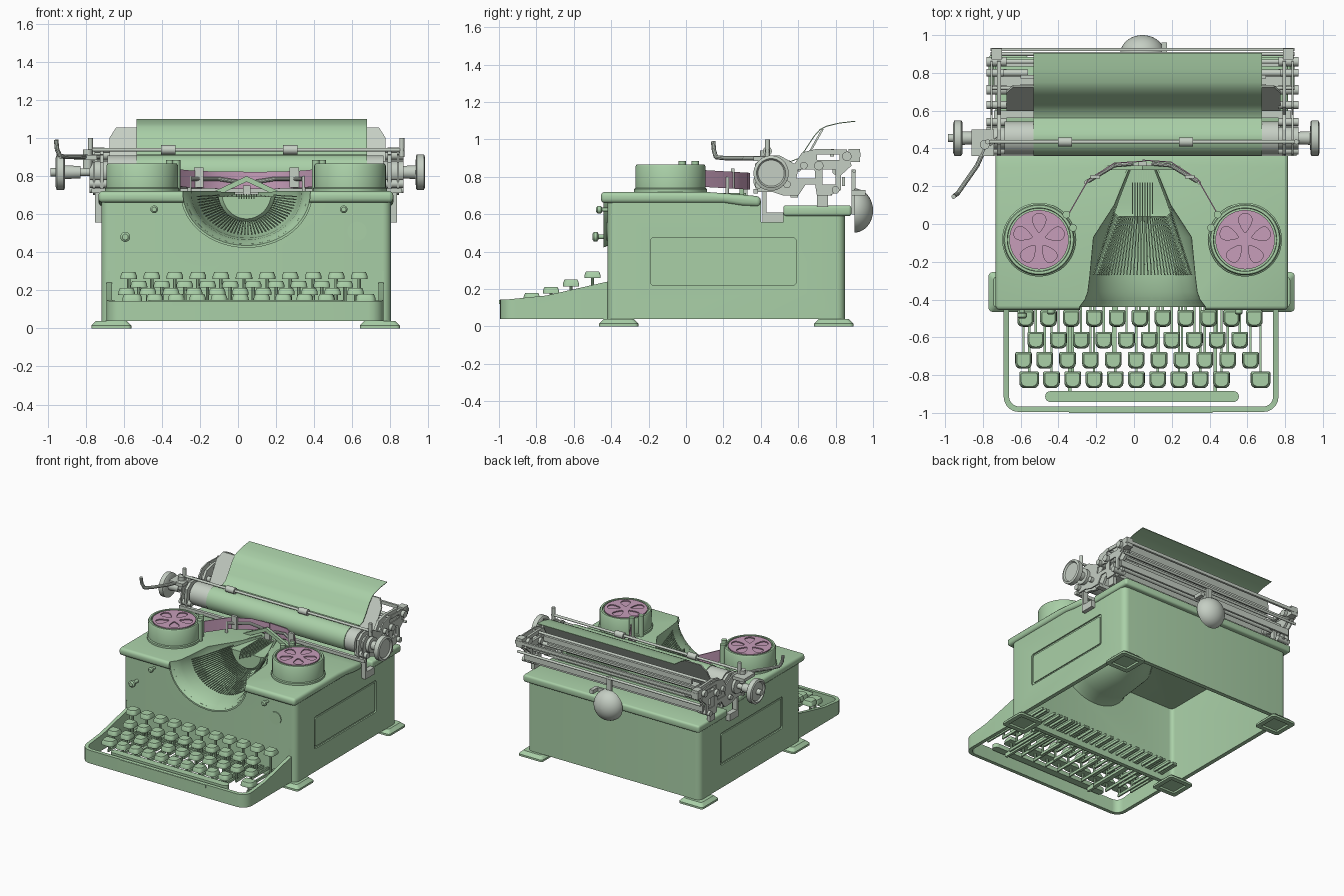
import bpy, bmesh, math
from mathutils import Vector

CX = 0.045  # centre line of the body


def material(name, rgb):
    m = bpy.data.materials.new(name)
    m.diffuse_color = (*rgb, 1)
    return m


GREEN = material("sage_green", (0.40, 0.63, 0.39))
GREY = material("pale_grey", (0.56, 0.62, 0.55))
PINK = material("dusty_pink", (0.57, 0.34, 0.49))


# Every solid is a list of rings that are skinned together and capped.
def prism(pts, axis, a, b):
    put = {"x": lambda p, h: (h, p[0], p[1]), "y": lambda p, h: (p[0], h, p[1]),
           "z": lambda p, h: (p[0], p[1], h)}[axis]
    return [[put(p, h) for p in pts] for h in (a, b)]


def box(x0, x1, y0, y1, z0, z1):
    return prism([(x0, y0), (x1, y0), (x1, y1), (x0, y1)], "z", z0, z1)


def rounded(x0, x1, y0, y1, r, n=5, front=None):
    pts = []
    f = front or r
    for k, (x, y, q) in enumerate([(x1 - r, y1 - r, r), (x0 + r, y1 - r, r), (x0 + f, y0 + f, f), (x1 - f, y0 + f, f)]):
        for i in range(n + 1):
            t = math.pi / 2 * (k + i / n)
            pts.append((x + q * math.cos(t), y + q * math.sin(t)))
    return pts


def turned(p0, p1, profile, seg=32):
    """Rings of (distance, radius) along the line p0 to p1."""
    p0, d = Vector(p0), (Vector(p1) - Vector(p0)).normalized()
    u = d.orthogonal().normalized()
    v = d.cross(u)
    return [[p0 + d * h + (u * math.cos(2 * math.pi * i / seg) + v * math.sin(2 * math.pi * i / seg)) * r
             for i in range(seg)] for h, r in profile]


def cyl(p0, p1, r, seg=24):
    return turned(p0, p1, [(0, r), ((Vector(p1) - Vector(p0)).length, r)], seg)


def rod(pts, r, seg=10):
    return [cyl(a, b, r, seg) for a, b in zip(pts, pts[1:])]


def strip(pts, t):
    """Closed outline of a thin sheet that follows a 2D path."""
    back = []
    for i, p in enumerate(pts):
        d = Vector(pts[min(i + 1, len(pts) - 1)]) - Vector(pts[max(i - 1, 0)])
        d.normalize()
        back.append((p[0] + d.y * t, p[1] - d.x * t))
    return list(pts) + back[::-1]


def add(name, mat, solids, bevel=0, cuts=()):
    bm = bmesh.new()
    for rings in solids:
        vs = [[bm.verts.new(p) for p in ring] for ring in rings]
        n = len(vs[0])
        for a, b in zip(vs, vs[1:]):
            for i in range(n):
                bm.faces.new((a[i], a[(i + 1) % n], b[(i + 1) % n], b[i]))
        bm.faces.new(vs[0][::-1])
        bm.faces.new(vs[-1])
    bmesh.ops.recalc_face_normals(bm, faces=bm.faces)
    if bevel:
        edges = [e for e in bm.edges if e.calc_face_angle(0) > 0.6]
        bmesh.ops.bevel(bm, geom=edges, offset=bevel, segments=3, profile=0.5, affect="EDGES")
    me = bpy.data.meshes.new(name)
    bm.to_mesh(me)
    bm.free()
    ob = bpy.data.objects.new(name, me)
    bpy.context.collection.objects.link(ob)
    for solid in cuts:
        tool = add("cutter", None, [solid])
        mod = ob.modifiers.new("cut", "BOOLEAN")
        mod.operation, mod.object, mod.solver = "DIFFERENCE", tool, "EXACT"
        dg = bpy.context.evaluated_depsgraph_get()
        ob.data = bpy.data.meshes.new_from_object(ob.evaluated_get(dg))
        ob.modifiers.clear()
        bpy.data.objects.remove(tool)
    if mat:
        ob.data.materials.clear()
        ob.data.materials.append(mat)
        ob.data.shade_smooth()
        ob.data.set_sharp_from_angle(angle=math.radians(32))
    return ob


# Type basket opening: tapering tunnel (y, half width, depth)
BASKET = [(-0.44, 0.335, 0.28), (-0.40, 0.305, 0.265), (-0.36, 0.29, 0.25), (-0.28, 0.28, 0.24),
          (-0.07, 0.26, 0.225), (0.10, 0.15, 0.16), (0.32, 0.06, 0.09)]


def arc(y, rx, rz, a0, a1, n=28):
    return [(CX + rx * math.cos(a0 + (a1 - a0) * i / n), y, 0.715 + rz * math.sin(a0 + (a1 - a0) * i / n))
            for i in range(n + 1)]


opening = [arc(y, a, b, 0, math.tau * 39 / 40, 39) for y, a, b in [(-0.6, 0.335, 0.28)] + BASKET]

# Body walls, open underneath, with a carriage gap and shallow side panels
panels = [prism(rounded(-0.19, 0.59, 0.22, 0.475, 0.02), "x", a, b) for a, b in ((-0.9, -0.706), (0.793, 0.9))]
add("body_walls", GREEN, [prism(rounded(-0.717, 0.804, -0.42, 0.85, 0.045), "z", 0.04, 0.665)],
    cuts=[prism(rounded(-0.685, 0.772, -0.388, 0.818, 0.03), "z", 0, 0.8), opening,
          box(-1, 1, 0.40, 0.52, 0.56, 0.8), box(-1, 1, 0.51, 1, 0.61, 0.8)] + panels)
add("side_panels", GREEN, [prism(rounded(-0.175, 0.575, 0.235, 0.46, 0.015), "x", a, b)
                           for a, b in ((-0.714, -0.70), (0.787, 0.801))])
add("top_cover", GREEN, [prism([(-0.455, 0.66), (0.20, 0.66), (0.30, 0.645), (0.40, 0.64), (0.40, 0.695),
                                (0.30, 0.705), (0.10, 0.72), (-0.455, 0.72)], "x", -0.733, 0.816)],
    bevel=0.022, cuts=[opening])
add("rear_cover", GREEN, [box(-0.733, 0.816, 0.52, 0.885, 0.59, 0.648)], bevel=0.016)
add("basket_liner", GREEN, [[arc(y, a, b, math.pi, math.tau) + arc(y, a + 0.012, b + 0.012, math.tau, math.pi)
                             for y, a, b in BASKET]])
bars = []
for i in range(42):
    t = math.radians(-84 + 168 * i / 41)
    s, c = math.sin(t), math.cos(t)
    bars.append(cyl((CX + 0.262 * s, -0.27, 0.715 - 0.222 * c), (CX + 0.145 * s, 0.09, 0.715 - 0.15 * c), 0.0045, 4))
add("type_bars", GREEN, bars)
# Half round segment that carries the type bars, with slots on top
add("type_segment", GREEN, [[arc(y, a, b, math.pi * 1.05, math.pi * 1.95) for y, a, b in
                             ((0.04, 0.13, 0.14), (0.06, 0.15, 0.155), (0.12, 0.13, 0.145), (0.30, 0.06, 0.09))]]
    + [box(CX + dx - 0.003, CX + dx + 0.003, -0.05 + 2 * abs(dx), 0.30, 0.68, 0.705)
       for dx in [(i - 4) * 0.013 for i in range(9)]])

# Feet, hollow underneath
feet, hollows = [], []
for x in (-0.665, 0.745):
    for y in (-0.36, 0.79):
        feet.append([[(px, py, z) for px, py in rounded(x - h, x + h, y - h, y + h, 0.02)]
                     for z, h in ((0, 0.105), (0.015, 0.105), (0.04, 0.08))])
        hollows.append(box(x - 0.07, x + 0.07, y - 0.07, y + 0.07, -0.1, 0.015))
add("feet", GREEN, feet, cuts=hollows)

# Front knobs and lock disc
knobs = []
for x, z, r, y in ((-0.44, 0.625, 0.02, -0.48), (0.555, 0.625, 0.02, -0.48), (-0.592, 0.48, 0.026, -0.50)):
    knobs += [cyl((x, -0.40, z), (x, y + 0.03, z), r * 0.5),
              turned((x, y, z), (x, 0, z), [(0, r * 0.6), (0.008, r), (0.025, r), (0.032, r * 0.6)])]
add("front_knobs", GREEN, knobs)
add("lock_disc", GREEN, [cyl((0.625, -0.426, 0.51), (0.625, -0.41, 0.51), 0.05, 32)])

# Keyboard tray
add("keyboard_tray", GREEN, [prism(rounded(-0.69, 0.765, -0.995, -0.30, 0.08), "z", 0.04, 0.3)],
    cuts=[prism(rounded(-0.662, 0.737, -0.967, -0.1, 0.055), "z", 0, 0.5),
          prism([(-1.1, 0.14), (-0.95, 0.145), (-0.75, 0.165), (-0.42, 0.24), (-0.42, 0.5), (-1.1, 0.5)],
                "x", -1, 1), box(-1, 1, -0.41, 0, 0, 1)])
add("tray_lip", GREEN, [box(-0.345, 0.415, -1.0, -0.98, 0.12, 0.142)])
add("space_bar", GREEN, [prism(rounded(-0.47, 0.555, -0.942, -0.885, 0.027), "z", 0.115, 0.148),
                         box(-0.35, -0.33, -0.92, -0.40, 0.085, 0.12), box(0.42, 0.44, -0.92, -0.40, 0.085, 0.12)])


# Keys, stems and levers: (x centres, y, top)
def spread(a, b, n):
    return [a + (b - a) * i / (n - 1) for i in range(n)]


ROWS = [(spread(-0.574, 0.637, 11), -0.50, 0.295), (spread(-0.52, 0.56, 10), -0.615, 0.25),
        ([-0.585] + spread(-0.473, 0.617, 10), -0.722, 0.212),
        ([-0.555] + spread(-0.437, 0.463, 9) + [0.67], -0.825, 0.18)]
for k, (xs, y, top) in enumerate(ROWS):
    caps, levers = [], []
    for x in xs:
        w = 0.052 if k == 3 and abs(x - 0.05) > 0.55 else 0.044
        caps.append([[(px, py, z) for px, py in rounded(x - w + d, x + w - d, y - 0.044 + d, y + 0.044 - d,
                                                        0.008, 4, 0.028)]
                     for z, d in ((top - 0.036, 0), (top - 0.020, 0.001), (top, 0.009))])
        levers += [cyl((x, y, 0.10), (x, y, top - 0.03), 0.009, 8),
                   box(x - 0.006, x + 0.006, y - 0.015, -0.22, 0.085, 0.105)]
    add(f"key_row_{k + 1}", GREEN, caps)
    add(f"key_levers_{k + 1}", GREEN, levers)

# Ribbon spools
for side, sx in (("left", -0.503), ("right", 0.588)):
    m = -1 if side == "left" else 1
    y = -0.083
    ax = ((sx, y, 0), (sx, y, 1))
    add(side + "_spool_cover", GREEN, [turned(*ax, [(0.70, 0.195), (0.735, 0.195), (0.74, 0.188), (0.855, 0.188),
                                                    (0.865, 0.182), (0.865, 0.168), (0.845, 0.166)], 48)])
    holes = []
    for i in range(5):
        t = math.tau * i / 5 + 0.3
        u, v = (math.cos(t), math.sin(t)), (-math.sin(t), math.cos(t))
        pts = []
        for j in range(16):
            a = math.tau * j / 16
            r, s = 0.088 + 0.05 * math.cos(a), (0.032 + 0.018 * math.cos(a)) * math.sin(a)
            pts.append((sx + u[0] * r + v[0] * s, y + u[1] * r + v[1] * s))
        holes.append(prism(pts, "z", 0.8, 0.9))
    add(side + "_spool_base", PINK, [cyl((sx, y, 0.84), (sx, y, 0.850), 0.15, 40)])
    add(side + "_spool_wheel", PINK, [cyl((sx, y, 0.856), (sx, y, 0.864), 0.157, 40)], cuts=holes)
    add(side + "_spool_posts", GREEN, [cyl((sx - m * dx, py, 0.70), (sx - m * dx, py, 0.885), 0.02)
                                       for dx, py in ((0.18, -0.02), (0.145, 0.05))])
    # Ribbon, guide arm and type guide on this side
    path = [(CX + m * a, b) for a, b in ((0.43, 0.02), (0.39, 0.06), (0.29, 0.235), (0.15, 0.325), (0.0, 0.335))]
    ring = strip(path, 0.006)
    add(side + "_ribbon", PINK, [[[(px, py, z - 0.06 * py) for px, py in ring] for z in (0.752, 0.842)]])
    add(side + "_ribbon_guide", GREY, rod([(CX + m * 0.29, 0.225, 0.785), (CX + m * 0.15, 0.31, 0.785),
                                           (CX + m * 0.05, 0.32, 0.77)], 0.011)
        + [box(CX + m * 0.25 - 0.025, CX + m * 0.25 + 0.025, 0.24, 0.26, 0.74, 0.845),
           cyl((CX + m * 0.30, 0.22, 0.70), (CX + m * 0.30, 0.22, 0.80), 0.01)])
    add(side + "_type_guide", GREEN, [prism([(CX, 0.80), (CX, 0.77), (CX + m * 0.17, 0.69), (CX + m * 0.20, 0.705)],
                                            "y", 0.285, 0.31)])
add("type_point", GREY, [box(CX - 0.06, CX + 0.06, 0.29, 0.33, 0.64, 0.70),
                         box(CX - 0.02, CX + 0.02, 0.30, 0.33, 0.68, 0.75)])

# Platen, paper and paper table
PY, PZ = 0.455, 0.82
add("platen", GREY, [cyl((-0.685, PY, PZ), (0.765, PY, PZ), 0.088, 40), cyl((-0.93, PY, PZ), (0.95, PY, PZ), 0.02)])
wrap = [(PY - 0.094 * math.cos(math.radians(a)), PZ + 0.094 * math.sin(math.radians(a))) for a in range(-40, 121, 16)]
add("paper", GREEN, [prism(strip(wrap + [(0.56, 0.885), (0.60, 0.90), (0.635, 0.945), (0.68, 1.015), (0.715, 1.055),
                                         (0.75, 1.073), (0.82, 1.09), (0.905, 1.10)], 0.005), "x", -0.533, 0.678)])
table = []
for dy in (0, 0.012):
    table.append([(x, 0.615 + dy + (z - 0.86) * 0.56, z) for x, z in
                  ((-0.675, 0.83), (0.775, 0.83), (0.775, 1.0), (0.74, 1.055), (-0.64, 1.055), (-0.675, 1.0))])
add("paper_table", GREY, [table])

# Carriage ends with openings, and cross rails
END = [(0.36, 0.77), (0.37, 0.87), (0.42, 0.91), (0.50, 0.915), (0.58, 0.87), (0.62, 0.93), (0.70, 0.95),
       (0.86, 0.945), (0.885, 0.86), (0.83, 0.81), (0.83, 0.73), (0.77, 0.70), (0.70, 0.70), (0.69, 0.76),
       (0.64, 0.76), (0.60, 0.70), (0.52, 0.70), (0.46, 0.72), (0.38, 0.72)]
gaps = [prism(p, "x", -1, 1) for p in ([(0.59, 0.79), (0.69, 0.79), (0.69, 0.84), (0.60, 0.84)],
                                       [(0.73, 0.76), (0.80, 0.76), (0.80, 0.84), (0.73, 0.84)],
                                       [(0.70, 0.89), (0.82, 0.89), (0.82, 0.92), (0.70, 0.92)])]
add("carriage_ends", GREY, [prism(END, "x", a, b) for a, b in
                            ((-0.725, -0.705), (-0.76, -0.75), (0.785, 0.805), (0.835, 0.845))], cuts=gaps)
fittings = []
for x, m in ((-0.73, -1), (0.815, 1)):
    fittings += [cyl((x - 0.05, y, z), (x + 0.055, y, z), r) for y, z, r in
                 ((0.455, 0.82, 0.06), (0.63, 0.86, 0.02), (0.71, 0.86, 0.025), (0.80, 0.73, 0.02),
                  (0.86, 0.91, 0.025), (0.39, 0.76, 0.022), (0.54, 0.76, 0.02))]
    fittings += [box(x - 0.02, x + 0.02, 0.41, 0.52, 0.555, 0.61), box(x - 0.02, x + 0.02, 0.41, 0.43, 0.60, 0.72),
                 box(x - 0.025, x + 0.03, 0.87, 0.93, 0.88, 0.95),
                 cyl((x + m * 0.045, 0.435, 0.90), (x + m * 0.045, 0.435, 1.0), 0.013),
                 cyl((x - m * 0.17, 0.80, 0.83), (x - m * 0.04, 0.80, 0.83), 0.018),
                 box(x - 0.015, x + 0.015, 0.70, 0.76, 0.64, 0.71)]
add("carriage_fittings", GREY, fittings)
add("carriage_rails", GREY, [box(-0.74, 0.83, 0.70, 0.78, 0.70, 0.725), box(-0.74, 0.83, 0.56, 0.60, 0.69, 0.72),
                             box(-0.77, 0.86, 0.36, 0.385, 0.71, 0.735), box(-0.76, 0.85, 0.915, 0.932, 0.905, 0.93),
                             box(-0.74, 0.83, 0.835, 0.85, 0.75, 0.80), box(-0.60, 0.70, 0.67, 0.74, 0.86, 0.875),
                             box(-0.60, 0.70, 0.77, 0.79, 0.91, 0.95)]
    + [cyl((-0.76, y, z), (0.85, y, z), r, 12) for y, z, r in
       ((0.86, 0.87, 0.012), (0.72, 0.93, 0.01), (0.70, 0.84, 0.015), (0.90, 0.83, 0.01))])
add("paper_bail", GREY, [cyl((-0.78, 0.435, 0.938), (0.875, 0.435, 0.938), 0.010, 12)]
    + [cyl((x - 0.038, 0.435, 0.938), (x + 0.038, 0.435, 0.938), 0.024) for x in (-0.365, 0.275)])

# Platen knobs
for side, x, m in (("left", -0.957, 1), ("right", 0.982, -1)):
    add(side + "_platen_knob", GREY, [turned((x, PY, PZ), (x + m, PY, PZ),
        [(0.012, 0.03), (0.012, 0.07), (0.0, 0.078), (0.006, 0.094), (0.042, 0.094), (0.048, 0.085), (0.05, 0.036),
         (0.13, 0.032)], 40)])
add("left_shaft_end", GREY, [cyl((-0.985, PY, PZ), (-0.95, PY, PZ), 0.022)])

# Carriage return lever
add("return_lever", GREY, rod([(-0.72, 0.45, 0.90), (-0.79, 0.40, 0.90), (-0.83, 0.31, 0.90), (-0.90, 0.21, 0.90),
                               (-0.935, 0.16, 0.905), (-0.95, 0.15, 0.94), (-0.955, 0.145, 0.99)], 0.012)
    + [box(-0.86, -0.74, 0.36, 0.50, 0.885, 0.91), cyl((-0.79, 0.42, 0.84), (-0.79, 0.42, 0.94), 0.025)])

# Bell and its bracket
add("bell", GREY, [turned((CX, 0.90, 0.62), (CX, 1.0, 0.62),
                          [(0.1 * math.sin(t), 0.118 * math.cos(t)) for t in [i * 0.155 for i in range(11)]], 40)])
add("bell_bracket", GREY, [box(CX - 0.02, CX + 0.02, 0.885, 0.905, 0.60, 0.84),
                           box(CX + 0.10, CX + 0.13, 0.89, 0.96, 0.70, 0.73),
                           box(CX - 0.02, CX + 0.13, 0.885, 0.90, 0.70, 0.73)])
